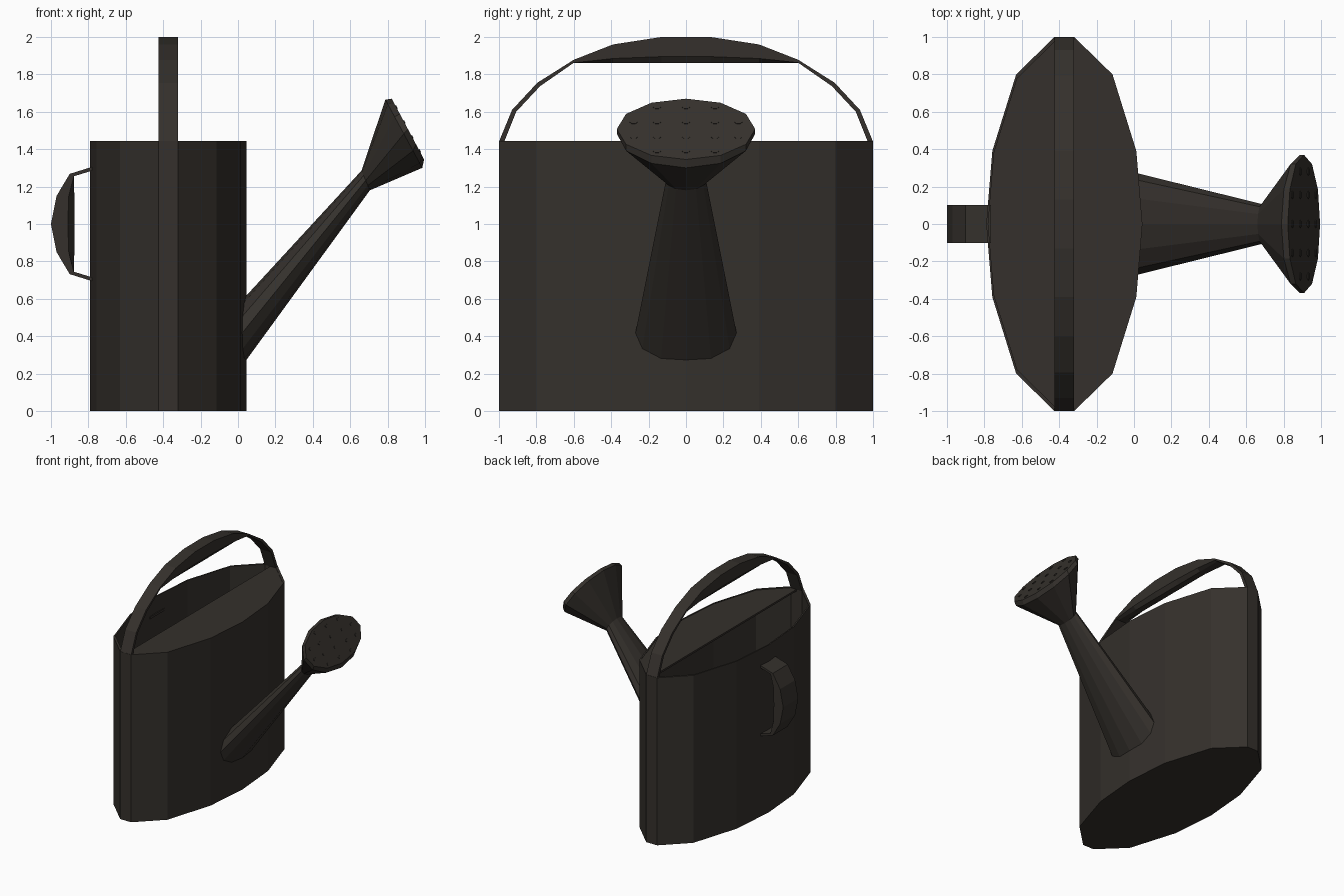
import bpy, bmesh, math
from mathutils import Vector

if "Cube" in bpy.data.objects:
    bpy.data.objects.remove(bpy.data.objects["Cube"])

metal = bpy.data.materials.new("dark_metal")
metal.diffuse_color = (0.035, 0.030, 0.025, 1)
metal.use_nodes = True
metal.node_tree.nodes["Principled BSDF"].inputs["Base Color"].default_value = metal.diffuse_color


def make(name, bm):
    bmesh.ops.recalc_face_normals(bm, faces=bm.faces)
    me = bpy.data.meshes.new(name)
    bm.to_mesh(me)
    bm.free()
    me.materials.append(metal)
    ob = bpy.data.objects.new(name, me)
    bpy.context.collection.objects.link(ob)
    return ob


def add_loft(bm, rings):
    """Skin a row of equal-length rings and cap both ends."""
    vs = [[bm.verts.new(p) for p in r] for r in rings]
    n = len(vs[0])
    for a, b in zip(vs, vs[1:]):
        for i in range(n):
            j = (i + 1) % n
            bm.faces.new((a[i], a[j], b[j], b[i]))
    bm.faces.new(vs[0])
    bm.faces.new(vs[-1])


def loft(name, rings):
    bm = bmesh.new()
    add_loft(bm, rings)
    return make(name, bm)


# Body: open oval shell with thin walls
CX, TOP = -0.3725, 1.445
quarter = [(0.4175, 0), (0.385, 0.39), (0.2575, 0.8), (0.0525, 1)]
half = [(x, -y) for x, y in quarter[:0:-1]] + quarter
outline = half + [(-x, y) for x, y in half[::-1]]


def oval(k, z):
    return [(CX + x * k, y * k, z) for x, y in outline]


loft("body", [oval(1, 0), oval(1, TOP), oval(0.975, TOP), oval(0.975, 0.02)])

# Half lid over the spout side
lid = [(0, -1)] + half + [(0, 1)]
loft("half_lid", [[(CX + x * 0.98, y * 0.98, z) for x, y in lid]
                  for z in (TOP - 0.02, TOP - 0.004)])


# Handles: thin strap ends with a thick chamfered grip in the middle.
# Each station gives the outer, side-bottom and underside points.
def handle(name, stations, w, place):
    full = stations + [[(-a, h) for a, h in s] for s in stations[::-1] if s[0][0] != 0]
    rings = []
    for o, s, b in full:
        sec = [(w, o), (w, s), (w * 0.5, b), (-w * 0.5, b), (-w, s), (-w, o)]
        rings.append([place(c, *p) for c, p in sec])
    return loft(name, rings)


def strap(outer, inner):
    return [outer, inner, inner]


def grip(a, top, side, bottom):
    return [(a, top), (a, side), (a, bottom)]


handle("top_handle", [
    strap((-1, 1.44), (-0.972, 1.44)),
    strap((-0.93, 1.61), (-0.908, 1.60)),
    strap((-0.795, 1.755), (-0.78, 1.737)),
    strap((-0.6, 1.878), (-0.6, 1.862)),
    grip(-0.39, 1.96, 1.885, 1.86),
    grip(-0.13, 2.0, 1.895, 1.86),
], 0.0525, lambda c, a, h: (CX + c, a, h))

handle("back_handle", [
    strap((-0.31, 0.765), (-0.29, 0.765)),
    strap((-0.268, 0.9), (-0.255, 0.878)),
    grip(-0.15, 0.97, 0.905, 0.875),
    grip(0, 1.0, 0.91, 0.875),
], 0.1025, lambda c, a, h: (-h, c, 1.0 + a))


# Spout and rose: twelve-sided oval rings spanning two points seen from the front
def ring(low, high, ry, n=12):
    lo, hi = Vector((low[0], 0, low[1])), Vector((high[0], 0, high[1]))
    mid, up = (lo + hi) / 2, (hi - lo) / 2
    return [mid + up * math.sin(2 * math.pi * i / n)
            + Vector((0, ry * math.cos(2 * math.pi * i / n), 0)) for i in range(n)]


neck = ring((0.705, 1.18), (0.66, 1.285), 0.107)
loft("spout", [ring((0.015, 0.232), (0.015, 0.585), 0.272), neck])
face_lo, face_hi = (0.995, 1.345), (0.822, 1.67)
loft("rose", [neck, ring((0.985, 1.30), (0.788, 1.665), 0.37),
              ring(face_lo, face_hi, 0.37)])

# Sprinkler holes: small studs across the rose face
bm = bmesh.new()
lo, hi = Vector((face_lo[0], 0, face_lo[1])), Vector((face_hi[0], 0, face_hi[1]))
up = (hi - lo).normalized()
out = Vector((up.z, 0, -up.x))
rows = [(1.625, (0, 0.155)), (1.545, (0, 0.155, 0.28)),
        (1.465, (0, 0.155, 0.28)), (1.39, (0, 0.155))]
for z, ys in rows:
    for y in sorted({s * v for v in ys for s in (-1, 1)}):
        c = lo + (hi - lo) * ((z - lo.z) / (hi.z - lo.z)) + Vector((0, y, 0))
        hexagon = [c + up * 0.012 * math.sin(t * math.pi / 3)
                   + Vector((0, 0.022 * math.cos(t * math.pi / 3), 0)) for t in range(6)]
        add_loft(bm, [[p + out * d for p in hexagon] for d in (-0.004, 0.004)])
make("sprinkler_holes", bm)
